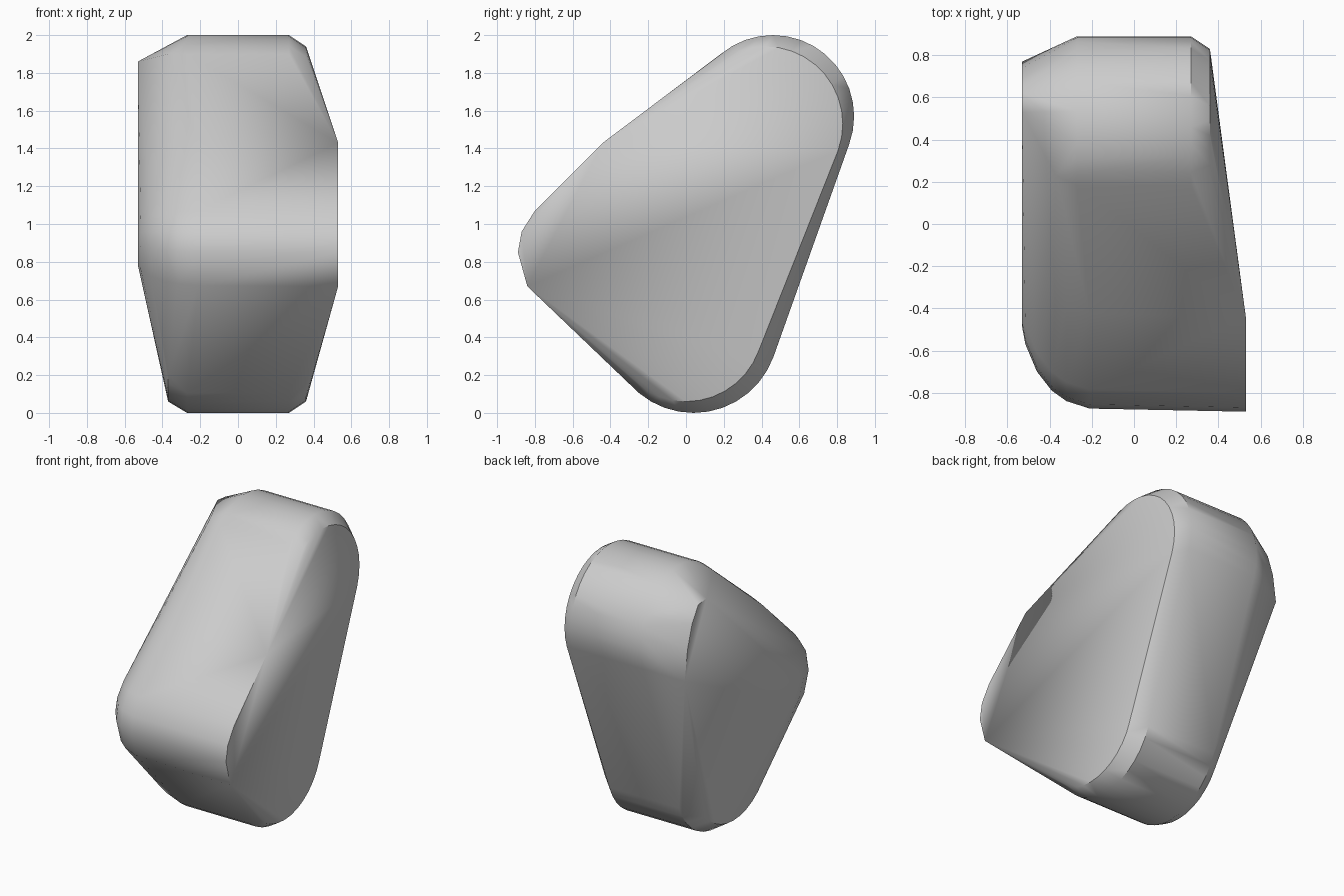
import bpy
import bmesh
from math import sin, cos, tau, radians

cube = bpy.data.objects.get("Cube")
if cube:
    bpy.data.objects.remove(cube, do_unlink=True)

HALF = 0.53      # half width at the widest
CROWN = 0.27     # half width of the full-size top and base rims
CAP = 0.36       # half width where the rims meet the side caps


def ring(x, y, z, r, n=36):
    """Circle of points in the plane facing sideways."""
    return [(x, y + r * cos(tau * i / n), z + r * sin(tau * i / n)) for i in range(n)]


points = []

# Top and base rims, with a smaller ring on each beveled side
for x in (-CROWN, CROWN):
    points += ring(x, 0.46, 1.57, 0.43)
    points += ring(x, 0.04, 0.45, 0.45)
points += ring(CAP, 0.42, 1.53, 0.41)
for x in (-CAP - 0.01, CAP):
    points += ring(x, 0.0, 0.47, 0.41)

# Rounded nose profile (y, z), swept from the left side to a rounded right corner
nose = [(-0.84, 0.67), (-0.89, 0.85), (-0.87, 0.96), (-0.80, 1.07), (-0.44, 1.43)]
corner = [(HALF, 0.0), (-0.21, 0.015), (-0.32, 0.05), (-0.39, 0.10),
          (-0.46, 0.19), (-0.515, 0.32), (-HALF, 0.40)]
for x, inset in corner:
    for y, z in nose:
        points.append((x, y + inset, z + 0.25 * inset * (0.95 - z) / 0.25))

# Upper edge of the right cap
points += [(-HALF, y, z) for y, z in
           ((0.53, 1.86), (0.62, 1.85), (0.69, 1.74), (0.74, 1.58), (0.77, 1.37))]
points.append((-0.37, 0.23, 1.90))

# Wrap all the outlines in one convex shell
bm = bmesh.new()
for p in points:
    bm.verts.new(p)
hull = bmesh.ops.convex_hull(bm, input=bm.verts)
loose = [g for g in hull["geom_interior"] + hull["geom_unused"]
         if isinstance(g, bmesh.types.BMVert)]
bmesh.ops.delete(bm, geom=list(set(loose)), context="VERTS")
bmesh.ops.remove_doubles(bm, verts=bm.verts, dist=0.002)
bmesh.ops.dissolve_limit(bm, angle_limit=radians(1), verts=bm.verts, edges=bm.edges)
bmesh.ops.recalc_face_normals(bm, faces=bm.faces)

mesh = bpy.data.meshes.new("rounded_wedge_shell")
bm.to_mesh(mesh)
bm.free()
shell = bpy.data.objects.new("rounded_wedge_shell", mesh)
bpy.context.collection.objects.link(shell)

# Plain grey finish
grey = bpy.data.materials.new("plain_grey")
grey.use_nodes = True
color = (0.6, 0.6, 0.6, 1.0)
grey.diffuse_color = color
grey.node_tree.nodes["Principled BSDF"].inputs["Base Color"].default_value = color
mesh.materials.append(grey)

# Smooth shading with crisp cap edges
bpy.ops.object.select_all(action="DESELECT")
shell.select_set(True)
bpy.context.view_layer.objects.active = shell
bpy.ops.object.shade_smooth_by_angle(angle=radians(38))
